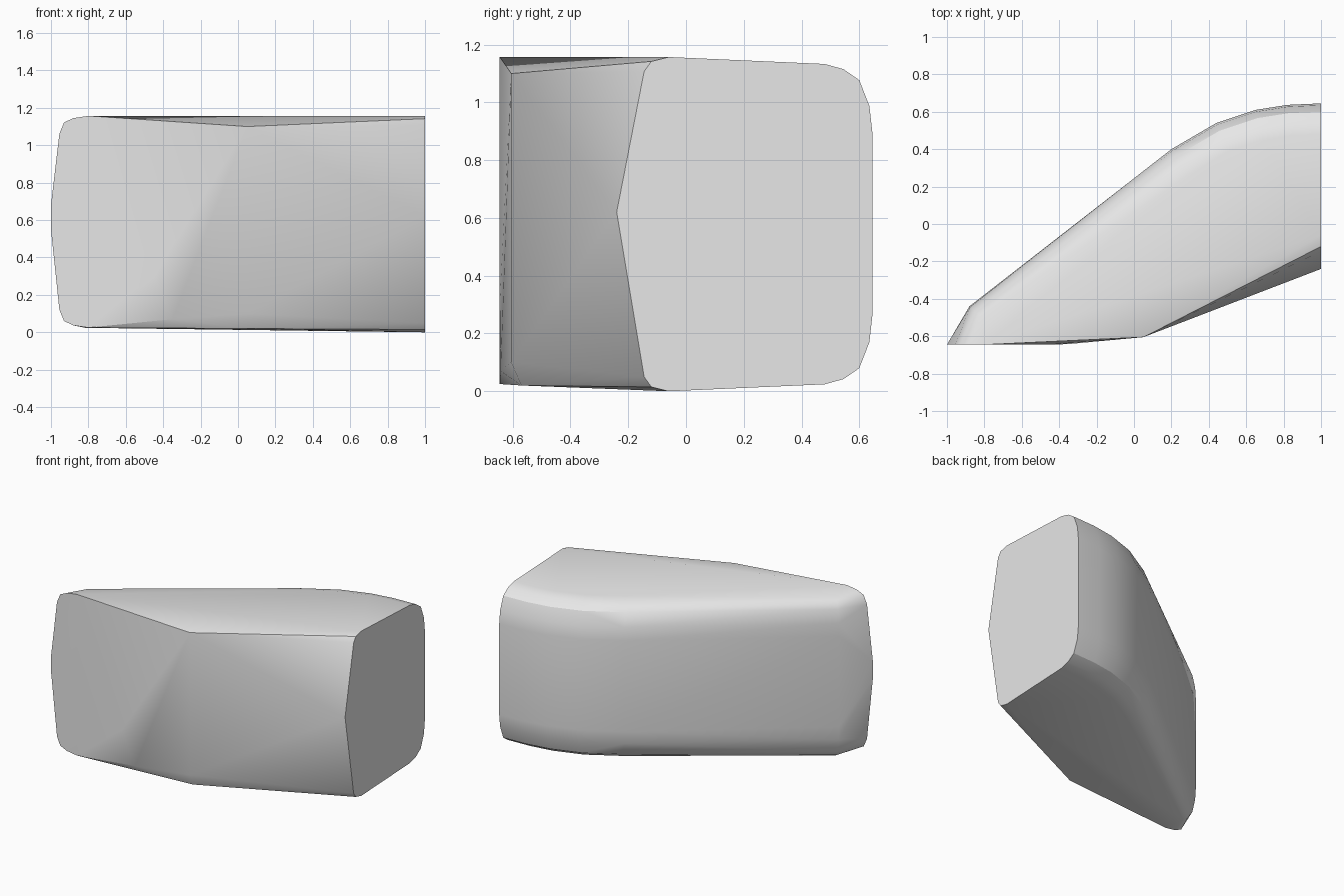
import bpy, bmesh, math
from mathutils import Vector

cube = bpy.data.objects.get("Cube")
if cube:
    bpy.data.objects.remove(cube, do_unlink=True)

TOP = 1.157
points = []


def add_pair(x, y, low, high=None):
    """Add a lower point and its mirrored upper point."""
    points.append((x, y, low))
    points.append((x, y, TOP - low if high is None else high))


# Rounded edge section: inset from the back wall, height above the base
edge_round = [(0, .26), (.01, .17), (.045, .08), (.1, .042), (.165, .024)]

# Back wall stations: x, y, outward direction, rounding scale
back_wall = [
    (-.88, -.44, (-.75, .66), .5),
    (.2, .4, (-.55, .84), 1),
    (.44, .54, (-.4, .92), 1),
    (.65, .61, (-.25, .97), 1),
    (.82, .637, (-.1, .99), 1),
    (1, .645, (0, 1), 1),
]
for x, y, direction, scale in back_wall:
    out = Vector(direction).normalized()
    for inset, height in edge_round:
        add_pair(x - out.x * inset * scale, y - out.y * inset * scale, height)

# Front edge of the flat right end
points.append((1, -.24, .62))
for y, z in [(-.145, .05), (-.12, .015), (-.06, 0)]:
    add_pair(1, y, z)

# Tapered tip at the other end, bulging at mid height
add_pair(-1, -.645, .55, .68)
for x, z in [(-.955, .12), (-.93, .06), (-.88, .037)]:
    add_pair(x, -.645, z, TOP - z + .025)
add_pair(-.8, -.645, .025, TOP)

# Front ridge and the softened lower front edge
add_pair(.05, -.605, .1, 1.1)
points += [(-.35, -.642, .07), (.05, -.57, .02), (-.45, -.645, .3)]

# Skin the sections into one solid block
bm = bmesh.new()
for p in points:
    bm.verts.new(p)
hull = bmesh.ops.convex_hull(bm, input=bm.verts[:])
loose = [v for v in bm.verts if not v.link_faces]
bmesh.ops.delete(bm, geom=loose, context='VERTS')
bmesh.ops.dissolve_limit(bm, angle_limit=math.radians(.5),
                         verts=bm.verts[:], edges=bm.edges[:])
bmesh.ops.recalc_face_normals(bm, faces=bm.faces[:])

mesh = bpy.data.meshes.new("rounded_block")
bm.to_mesh(mesh)
bm.free()
block = bpy.data.objects.new("rounded_block", mesh)
bpy.context.scene.collection.objects.link(block)

# Plain grey finish
grey = bpy.data.materials.new("light_grey")
grey.use_nodes = True
grey.diffuse_color = (.8, .8, .8, 1)
grey.node_tree.nodes["Principled BSDF"].inputs["Base Color"].default_value = (.8, .8, .8, 1)
mesh.materials.append(grey)

bpy.ops.object.select_all(action='DESELECT')
block.select_set(True)
bpy.context.view_layer.objects.active = block
bpy.ops.object.shade_smooth_by_angle(angle=math.radians(32))
